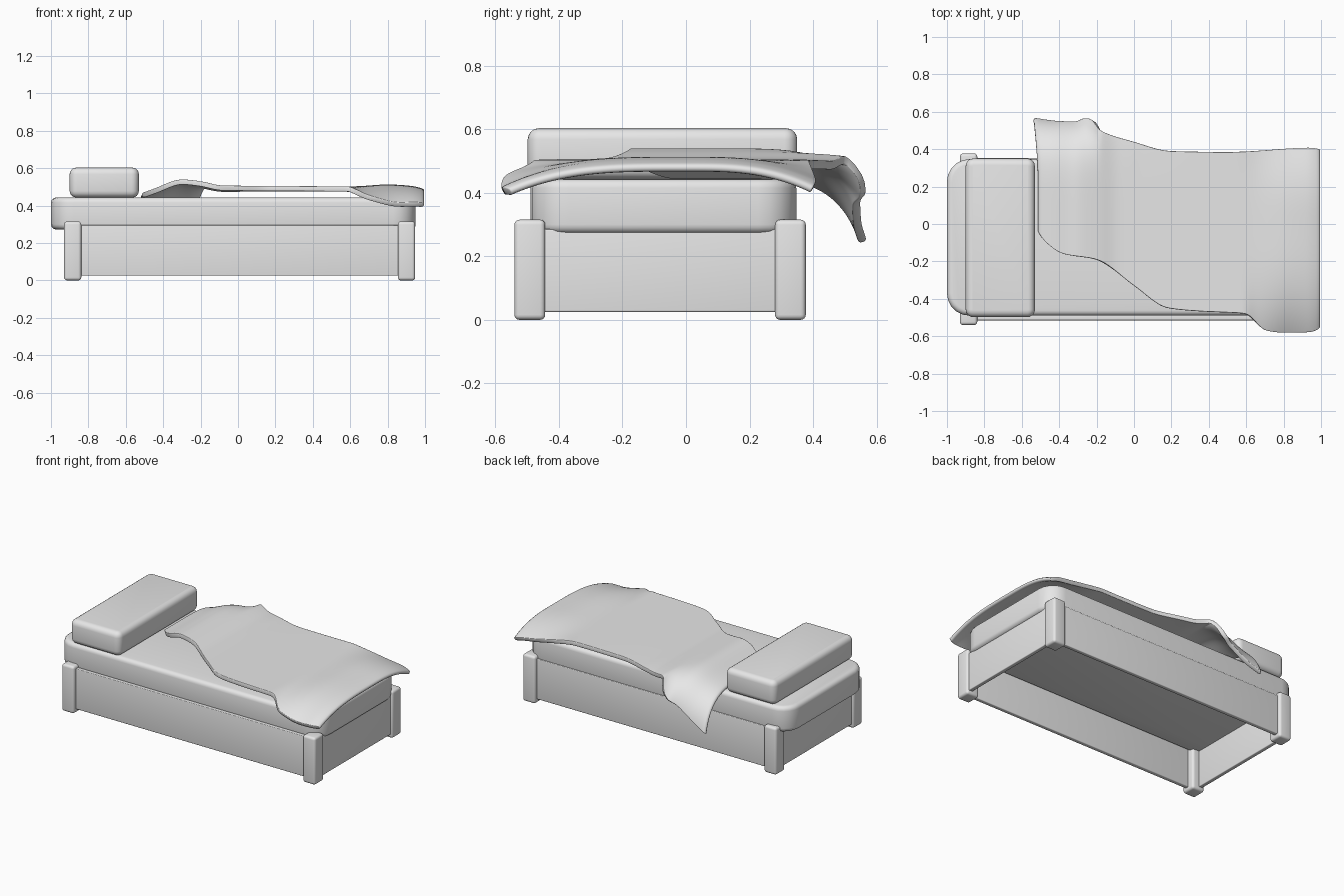
import bpy, bmesh, math
from mathutils import Vector

cube = bpy.data.objects.get("Cube")
if cube:
    bpy.data.objects.remove(cube, do_unlink=True)

grey = bpy.data.materials.new("plain_grey")
grey.use_nodes = True
grey.diffuse_color = (0.8, 0.8, 0.8, 1)
grey.node_tree.nodes["Principled BSDF"].inputs["Base Color"].default_value = (0.8, 0.8, 0.8, 1)


def finish(name, bm):
    bmesh.ops.recalc_face_normals(bm, faces=bm.faces)
    mesh = bpy.data.meshes.new(name)
    bm.to_mesh(mesh)
    bm.free()
    mesh.materials.append(grey)
    obj = bpy.data.objects.new(name, mesh)
    bpy.context.collection.objects.link(obj)
    bpy.ops.object.select_all(action="DESELECT")
    obj.select_set(True)
    bpy.context.view_layer.objects.active = obj
    bpy.ops.object.shade_smooth_by_angle(angle=math.radians(40))
    return obj


def rounded_box(name, low, high, edge, corner=0):
    """Box between two corners, with optional wide plan corners and soft edges."""
    low, high = Vector(low), Vector(high)
    bm = bmesh.new()
    bmesh.ops.create_cube(bm, size=1)
    for v in bm.verts:
        v.co = Vector((v.co[i] * (high[i] - low[i]) + (low[i] + high[i]) / 2 for i in range(3)))
    if corner:
        upright = [e for e in bm.edges if abs(e.verts[0].co.z - e.verts[1].co.z) > 0.01]
        bmesh.ops.bevel(bm, geom=upright, offset=corner, segments=5, profile=0.5, affect="EDGES")
    sharp = [e for e in bm.edges if e.calc_face_angle(0) > 1]
    bmesh.ops.bevel(bm, geom=sharp, offset=edge, segments=4, profile=0.5, affect="EDGES")
    return finish(name, bm)


# Corner posts
for end, x in (("head", -0.93), ("foot", 0.855)):
    for side, y in (("right", -0.54), ("left", 0.28)):
        rounded_box(f"{end}_{side}_post", (x, y, 0), (x + 0.092, y + 0.097, 0.315), 0.016)

# Thin frame boards
for side, y in (("right", -0.515), ("left", 0.325)):
    rounded_box(side + "_side_board", (-0.89, y, 0.025), (0.91, y + 0.028, 0.295), 0.005)
for end, x in (("head", -0.915), ("foot", 0.905)):
    rounded_box(end + "_end_board", (x, -0.5, 0.025), (x + 0.028, 0.34, 0.285), 0.005)

# Mattress and pillow
rounded_box("mattress", (-1, -0.49, 0.272), (0.95, 0.347, 0.443), 0.028, 0.12)
rounded_box("pillow", (-0.9, -0.498, 0.443), (-0.53, 0.35, 0.603), 0.035, 0.04)

# Blanket outline and height along the bed
FRONT = [(-0.52, -0.03), (-0.49, -0.08), (-0.38, -0.16), (-0.2, -0.19), (0, -0.33), (0.18, -0.45),
         (0.35, -0.467), (0.6, -0.48), (0.7, -0.57), (0.8, -0.583), (0.95, -0.58), (1, -0.555)]
BACK = [(-0.52, 0.59), (-0.4, 0.572), (-0.225, 0.565), (-0.195, 0.51), (0, 0.44),
        (0.2, 0.39), (0.5, 0.385), (0.95, 0.41), (1, 0.4)]
CREST = [(-0.52, 0.465), (-0.45, 0.49), (-0.3, 0.54), (-0.2, 0.53), (-0.08, 0.507),
         (0.62, 0.503), (0.8, 0.513), (0.93, 0.505), (1, 0.488)]
FRONT_DROP = [(0.6, 0), (0.72, 0.06), (0.85, 0.095), (1, 0.075)]
BACK_DROP = [(-0.52, 0.22), (-0.4, 0.2), (-0.24, 0.12), (-0.19, 0.01), (0.55, 0), (0.85, 0.06), (1, 0.07)]


def along(points, x):
    """Smooth monotone reading of a short table of points."""
    if x <= points[0][0]:
        return points[0][1]
    slopes = [(b[1] - a[1]) / (b[0] - a[0]) for a, b in zip(points, points[1:])]
    for i, (a, b) in enumerate(zip(points, points[1:])):
        if x <= b[0]:
            def tangent(k):
                if k <= 0 or k >= len(slopes):
                    return slopes[min(max(k, 0), len(slopes) - 1)]
                p, q = slopes[k - 1], slopes[k]
                return 2 * p * q / (p + q) if p * q > 0 else 0
            w = b[0] - a[0]
            t = (x - a[0]) / w
            return (a[1] * (1 + 2 * t) * (1 - t) ** 2 + tangent(i) * w * t * (1 - t) ** 2
                    + b[1] * t * t * (3 - 2 * t) + tangent(i + 1) * w * t * t * (t - 1))
    return points[-1][1]


def blanket_point(u, v):
    x = -0.52 + 1.52 * u
    lo, hi = along(FRONT, x), along(BACK, x)
    v = 0.5 - 0.5 * math.cos(math.pi * v)
    y = lo + (hi - lo) * v
    front = max(0, (y + 0.05) / (lo + 0.05)) if lo < -0.3 else 0
    back = max(0, (y - 0.05) / (hi - 0.05))
    power = 5 if x < 0 else 2.5
    z = along(CREST, x) - along(FRONT_DROP, x) * front ** 3 - along(BACK_DROP, x) * back ** power
    # The head corner flares out and the hanging flap tucks in
    flare = max(0, y - 0.3) * max(0, -x - 0.3) * 0.3
    tuck = 0.02 * back ** 12 if x < -0.3 else 0
    return (x - flare, y - tuck, z)


# Draped blanket sheet, thickened downwards
ROWS, COLS = 56, 28
bm = bmesh.new()
grid = [[bm.verts.new(blanket_point(i / ROWS, j / COLS)) for j in range(COLS + 1)] for i in range(ROWS + 1)]
for i in range(ROWS):
    for j in range(COLS):
        bm.faces.new((grid[i][j], grid[i + 1][j], grid[i + 1][j + 1], grid[i][j + 1]))
blanket = finish("blanket", bm)
if blanket.data.polygons[0].normal.z < 0:
    blanket.data.flip_normals()
thick = blanket.modifiers.new("thickness", "SOLIDIFY")
thick.thickness = 0.027
thick.offset = -1
soft = blanket.modifiers.new("soft_edges", "SUBSURF")
soft.levels = soft.render_levels = 1
